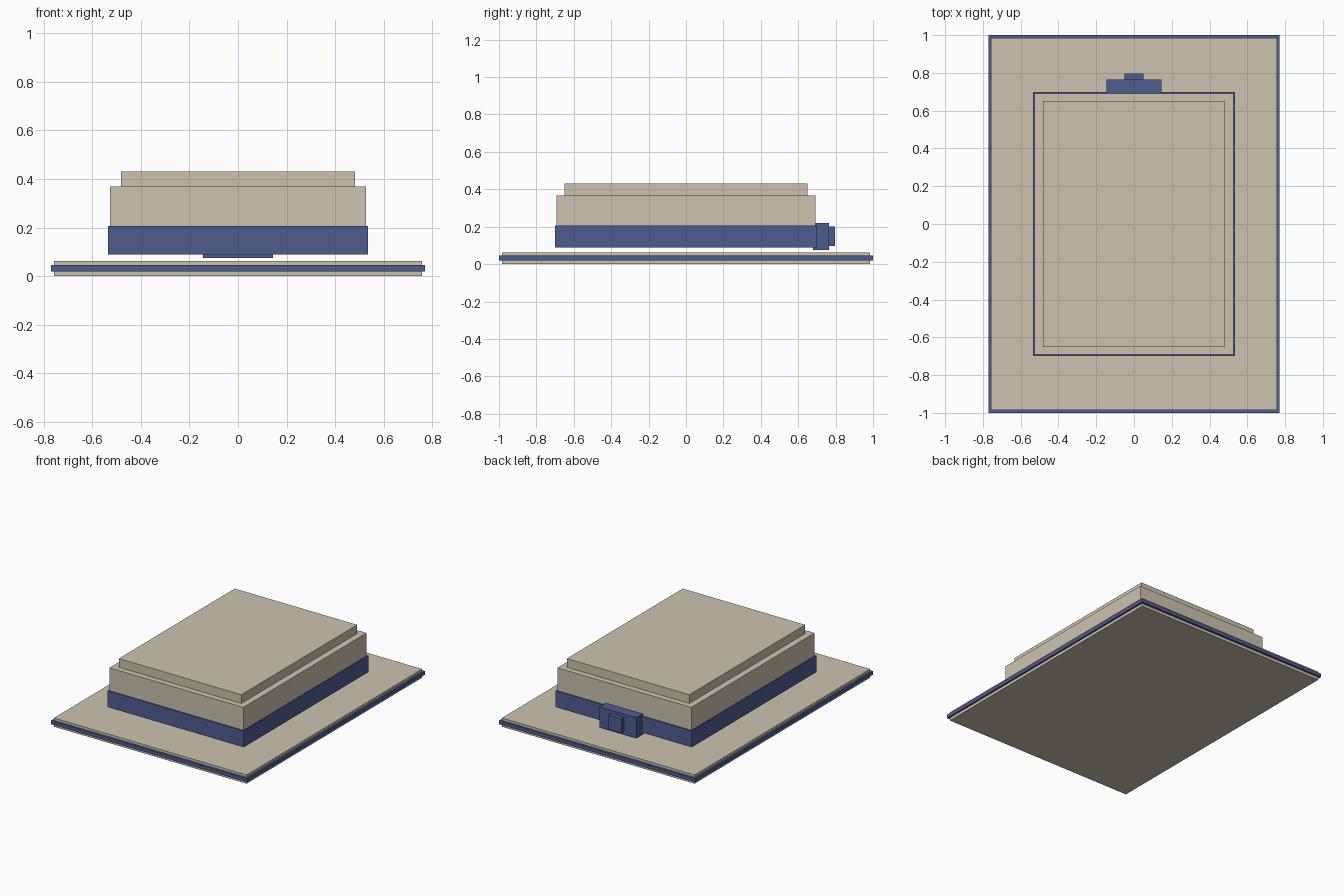
import bpy
import bmesh
from mathutils import Matrix, Vector

if "Cube" in bpy.data.objects:
    bpy.data.objects.remove(bpy.data.objects["Cube"], do_unlink=True)


def make_material(name, rgb):
    mat = bpy.data.materials.new(name)
    mat.use_nodes = True
    colour = (*rgb, 1.0)
    mat.diffuse_color = colour
    mat.node_tree.nodes["Principled BSDF"].inputs["Base Color"].default_value = colour
    return mat


beige = make_material("warm_beige", (0.604, 0.552, 0.434))
blue = make_material("slate_blue", (0.077, 0.108, 0.275))


def box(name, mat, half_width, y_range, z_range):
    """Flat-sided box centred on x = 0, given its y and z extents."""
    low = Vector((-half_width, y_range[0], z_range[0]))
    high = Vector((half_width, y_range[1], z_range[1]))
    bm = bmesh.new()
    placement = Matrix.Translation((low + high) / 2) @ Matrix.Diagonal((*(high - low), 1))
    bmesh.ops.create_cube(bm, size=1, matrix=placement)
    mesh = bpy.data.meshes.new(name)
    bm.to_mesh(mesh)
    bm.free()
    mesh.materials.append(mat)
    obj = bpy.data.objects.new(name, mesh)
    bpy.context.collection.objects.link(obj)
    return obj


# Base plate with a coloured strip around its edge
box("base_plate", beige, 0.757, (-0.985, 0.985), (0, 0.062))
box("base_edge_strip", blue, 0.77, (-1, 1), (0.02, 0.045))

# Raised body: lower band, main block and stepped lid
box("lower_band", blue, 0.535, (-0.70, 0.70), (0.09, 0.206))
box("main_block", beige, 0.526, (-0.692, 0.692), (0.10, 0.368))
box("top_lid", beige, 0.481, (-0.65, 0.65), (0.36, 0.43))

# Rear latch and its button
box("rear_latch", blue, 0.145, (0.68, 0.765), (0.075, 0.22))
box("latch_button", blue, 0.05, (0.74, 0.797), (0.098, 0.20))
